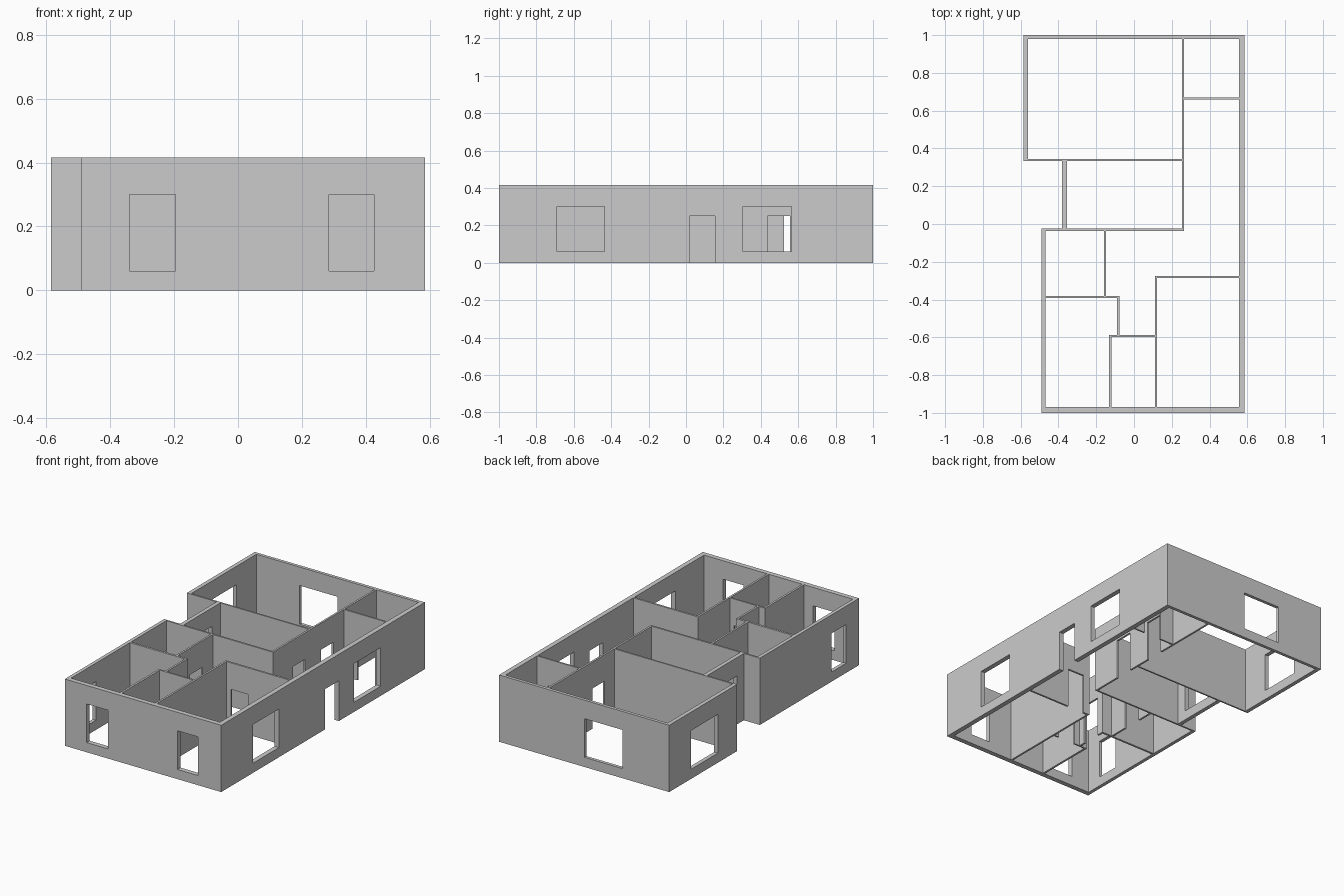
import bpy, bmesh

if "Cube" in bpy.data.objects:
    bpy.data.objects.remove(bpy.data.objects["Cube"])

H = 0.415            # wall height
SILL, HEAD = 0.06, 0.30   # window heights
DOOR = 0.25          # door height


def new_object(name, bm):
    bmesh.ops.recalc_face_normals(bm, faces=bm.faces)
    me = bpy.data.meshes.new(name)
    bm.to_mesh(me)
    bm.free()
    ob = bpy.data.objects.new(name, me)
    bpy.context.collection.objects.link(ob)
    return ob


def add_box(bm, x0, x1, y0, y1, z0, z1):
    for v in bmesh.ops.create_cube(bm, size=1)["verts"]:
        v.co = (x1 if v.co.x > 0 else x0,
                y1 if v.co.y > 0 else y0,
                z1 if v.co.z > 0 else z0)


def cut(target, name, boxes):
    bm = bmesh.new()
    for b in boxes:
        add_box(bm, *b)
    cutter = new_object(name, bm)
    cutter.hide_render = True
    mod = target.modifiers.new(name, "BOOLEAN")
    mod.operation = "DIFFERENCE"
    mod.solver = "EXACT"
    mod.use_self = True
    mod.object = cutter
    bpy.context.view_layer.objects.active = target
    bpy.ops.object.modifier_apply(modifier=mod.name)
    bpy.data.objects.remove(cutter)


# House footprint extruded to wall height
outline = [(-.585, 1), (-.585, .333), (-.38, .333), (-.38, -.025),
           (-.49, -.025), (-.49, -1), (.585, -1), (.585, 1)]
bm = bmesh.new()
base = bm.faces.new([bm.verts.new((x, y, 0)) for x, y in outline])
top = bmesh.ops.extrude_face_region(bm, geom=[base], use_keep_orig=True)["geom"]
bmesh.ops.translate(bm, vec=(0, 0, H),
                    verts=[g for g in top if isinstance(g, bmesh.types.BMVert)])
walls = new_object("house_walls", bm)

# Rooms hollowed out (x0, x1, y0, y1); the hall and corner bedroom are L-shaped
rooms = [
    (-.56, .253, .343, .98),        # living room
    (.265, .555, .67, .98),         # store room
    (-.355, .253, -.025, .333),     # kitchen
    (-.468, -.16, -.38, -.036),     # side room
    (-.468, -.133, -.97, -.393),    # corner bedroom
    (-.2, -.09, -.587, -.393),      # corner bedroom nook
    (-.12, .11, -.97, -.597),       # bathroom
    (.122, .555, -.97, -.287),      # right bedroom
    (.265, .555, -.2, .66),         # hall, long part
    (-.148, .555, -.275, -.036),    # hall, cross part
    (-.148, .11, -.38, -.2),        # hall, inner part
    (-.078, .11, -.587, -.3),       # hall, end
]
cut(walls, "room_cutter", [(*r, -.1, H + .1) for r in rooms])

# Openings: wall plane position, then span along the wall
windows_x = [(.57, -.69, -.435), (.57, .305, .565), (-.572, .523, .787),
             (-.478, -.873, -.727), (-.368, .04, .25)]
windows_y = [(-.985, -.34, -.195), (-.985, .285, .425), (.99, -.262, -.003)]
doors_x = [(.57, .02, .155), (.259, .16, .28), (.259, .437, .557),
           (-.154, -.26, -.135), (-.084, -.545, -.425)]
doors_y = [(.665, .36, .48), (-.281, .153, .27), (-.592, -.04, .08)]
D = .025             # half depth of each opening cutter
openings = []
for spans_x, spans_y, z0, z1 in ((windows_x, windows_y, SILL, HEAD),
                                 (doors_x, doors_y, -.1, DOOR)):
    openings += [(p - D, p + D, a, b, z0, z1) for p, a, b in spans_x]
    openings += [(a, b, p - D, p + D, z0, z1) for p, a, b in spans_y]
cut(walls, "opening_cutter", openings)
